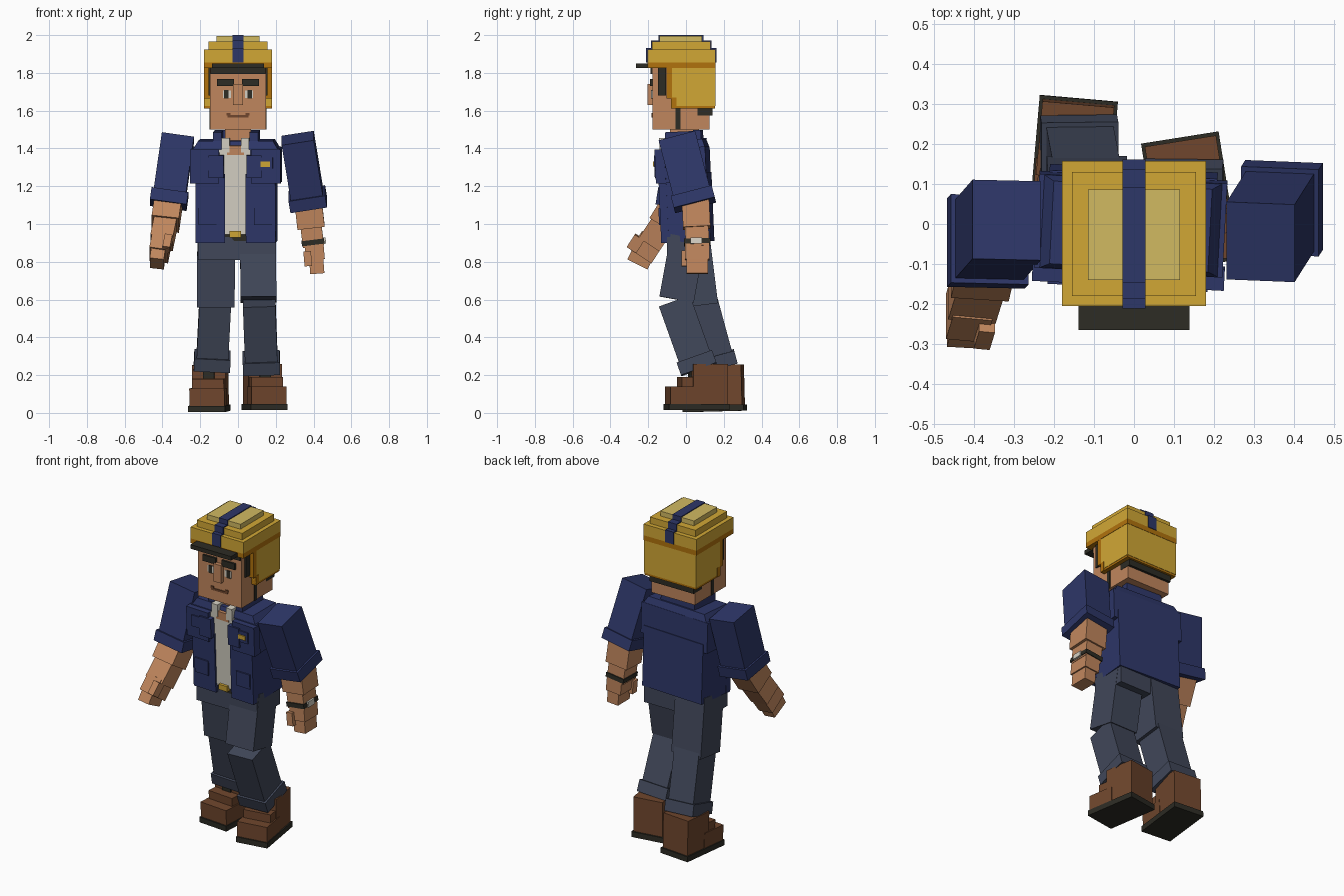
import bpy, bmesh
from math import radians
from mathutils import Matrix, Vector

old = bpy.data.objects.get("Cube")
if old:
    bpy.data.objects.remove(old, do_unlink=True)


def material(name, r, g, b):
    m = bpy.data.materials.new(name)
    m.use_nodes = True
    m.diffuse_color = (r, g, b, 1)
    m.node_tree.nodes["Principled BSDF"].inputs["Base Color"].default_value = (r, g, b, 1)
    return m


skin = material("skin", .53, .24, .11)
navy = material("navy_cloth", .027, .038, .14)
denim = material("grey_denim", .052, .063, .1)
yellow = material("helmet_yellow", .64, .39, .036)
orange = material("dark_orange", .44, .17, .004)
pale = material("pale_yellow", .64, .49, .12)
dark = material("near_black", .026, .025, .018)
brown = material("brown_leather", .16, .062, .026)
white = material("off_white", .66, .63, .55)


def block(name, mat, size, matrix, taper=1.0):
    """Box of a size placed by a matrix; taper scales its top end."""
    bm = bmesh.new()
    bmesh.ops.create_cube(bm, size=1)
    for v in bm.verts:
        k = taper if v.co.z > 0 else 1
        v.co = Vector((v.co.x * size[0] * k, v.co.y * size[1] * k, v.co.z * size[2]))
    bm.transform(matrix)
    mesh = bpy.data.meshes.new(name)
    bm.to_mesh(mesh)
    bm.free()
    mesh.materials.append(mat)
    ob = bpy.data.objects.new(name, mesh)
    bpy.context.collection.objects.link(ob)
    return ob


def box(name, mat, x, y, z, pose=Matrix(), taper=1.0):
    """Box from three ranges, moved by the pose of its body part."""
    mid = Vector([(r[0] + r[1]) / 2 for r in (x, y, z)])
    return block(name, mat, [r[1] - r[0] for r in (x, y, z)],
                 pose @ Matrix.Translation(mid), taper)


def pair(name, mat, x, y, z, pose=Matrix()):
    """The same box on both sides."""
    box("left_" + name, mat, x, y, z, pose)
    box("right_" + name, mat, (-x[1], -x[0]), y, z, pose)


def frame(top, bottom):
    """Pose whose z axis runs from bottom up to top, with its origin at top."""
    top, bottom = Vector(top), Vector(bottom)
    zax = (top - bottom).normalized()
    xax = Vector((1, 0, 0))
    xax = (xax - zax * xax.dot(zax)).normalized()
    rot = Matrix((xax, zax.cross(xax), zax)).transposed().to_4x4()
    return Matrix.Translation(top) @ rot, (top - bottom).length


def limb(name, mat, top, bottom, w, d, cuff=None):
    """Straight limb segment, with an optional wider cuff at its lower end."""
    pose, n = frame(top, bottom)
    box(name, mat, (-w / 2, w / 2), (-d / 2, d / 2), (-n, 0), pose)
    if cuff:
        c = .012
        box(name + "_cuff", mat, (-w / 2 - c, w / 2 + c), (-d / 2 - c, d / 2 + c),
            (-n - .01, cuff - n), pose)
    return pose, n


# Head and face
box("head", skin, (-.148, .148), (-.178, .125), (1.5, 1.83))
box("neck", skin, (-.07, .07), (-.085, .07), (1.38, 1.52))
box("nose", skin, (-.026, .026), (-.203, -.17), (1.63, 1.74))
box("mouth", brown, (-.055, .055), (-.183, -.17), (1.563, 1.576))
pair("mouth_corner", brown, (.04, .06), (-.183, -.17), (1.574, 1.587))
pair("eye_white", white, (.036, .08), (-.182, -.17), (1.668, 1.708))
pair("pupil", dark, (.05, .074), (-.184, -.17), (1.664, 1.71))
pair("eyebrow", dark, (.02, .11), (-.19, -.17), (1.73, 1.768))
box("fringe", dark, (-.145, .145), (-.188, -.17), (1.795, 1.83))
pair("sideburn", dark, (.14, .157), (-.147, -.105), (1.68, 1.83))
pair("jaw_strap", dark, (.14, .152), (-.055, -.03), (1.5, 1.62))
box("back_hair", dark, (-.15, .15), (.06, .14), (1.575, 1.63))

# Helmet in stacked tiers
box("helmet_shell", yellow, (-.178, .178), (-.08, .155), (1.625, 1.827))
pair("helmet_side_trim", orange, (.147, .179), (-.103, -.075), (1.665, 1.827))
pair("helmet_lower_trim", orange, (.147, .179), (-.08, -.05), (1.612, 1.67))
box("helmet_rim", orange, (-.176, .176), (-.05, .153), (1.612, 1.626))
box("helmet_band", orange, (-.18, .18), (-.204, .157), (1.825, 1.856))
box("helmet_tier_low", yellow, (-.18, .18), (-.205, .157), (1.855, 1.925))
box("helmet_tier_middle", yellow, (-.155, .155), (-.18, .13), (1.92, 1.965))
box("helmet_tier_top", pale, (-.115, .115), (-.14, .086), (1.96, 1.995))
for i, (y, z) in enumerate([((-.211, .161), (1.855, 1.931)),
                            ((-.186, .136), (1.92, 1.971)),
                            ((-.146, .092), (1.96, 2))]):
    box("helmet_stripe_%d" % (i + 1), navy, (-.029, .029), y, z)
box("visor", dark, (-.138, .138), (-.265, -.19), (1.825, 1.85))

# Torso, leaning and turned slightly
torso = (Matrix.Translation((-.007, .01, .9)) @ Matrix.Rotation(radians(-3), 4, 'Z')
         @ Matrix.Rotation(radians(2.5), 4, 'X') @ Matrix.Translation((0, 0, -.9)))
box("jacket_body", navy, (-.21, .21), (-.105, .13), (.905, 1.27), torso)
box("jacket_chest", navy, (-.235, .235), (-.11, .125), (1.22, 1.405), torso)
box("jacket_shoulders", navy, (-.225, .225), (-.11, .125), (1.4, 1.445), torso, .88)
box("shirt", white, (-.09, .08), (-.12, -.08), (.95, 1.4), torso)
pair("jacket_front", navy, (.055, .212), (-.13, -.09), (.905, 1.27), torso)
pair("chest_panel", navy, (.085, .24), (-.143, -.09), (1.22, 1.4), torso)
pair("lapel", navy, (.06, .14), (-.153, -.12), (1.25, 1.37), torso)
pair("chest_pocket", navy, (.1, .2), (-.15, -.13), (1.29, 1.36), torso)
pair("hip_pocket", navy, (.1, .195), (-.138, -.12), (1.0, 1.09), torso)
box("badge", yellow, (.135, .185), (-.156, -.148), (1.31, 1.337), torso)
pair("jacket_collar", navy, (.075, .12), (-.09, .095), (1.4, 1.49), torso)
box("collar_back", navy, (-.12, .12), (.06, .1), (1.4, 1.495), torso)
pair("shirt_collar", white, (.03, .072), (-.125, -.075), (1.385, 1.46), torso)
box("throat", skin, (-.045, .045), (-.122, -.06), (1.37, 1.42), torso)
box("belt", dark, (-.2, .2), (-.11, .11), (.915, .955), torso)
box("buckle", yellow, (-.03, .03), (-.135, -.1), (.935, .968), torso)

# Arms: right one bent forward, left one hanging slightly back
limb("right_sleeve", navy, (-.318, .01, 1.458), (-.368, -.047, 1.11), .172, .2, .055)
limb("right_forearm", skin, (-.366, -.045, 1.13), (-.385, -.125, 1.0), .145, .15)
limb("right_wrist", skin, (-.38, -.11, 1.02), (-.405, -.19, .9), .12, .13)
hand, n = limb("right_hand", skin, (-.403, -.18, .92), (-.42, -.235, .835), .1, .135)
limb("right_fingers", skin, (-.42, -.22, .86), (-.43, -.255, .79), .075, .12)
box("right_thumb", skin, (.02, .06), (-.09, -.03), (-.1, -.02), hand)

limb("left_sleeve", navy, (.316, -.045, 1.455), (.373, .045, 1.11), .172, .2, .055)
limb("left_forearm", skin, (.37, .05, 1.13), (.387, .057, .98), .145, .145)
wrist, n = limb("left_wrist", skin, (.385, .057, 1.0), (.4, .06, .88), .112, .125)
box("watch_strap", dark, (-.06, .06), (-.07, .07), (-.11, -.083), wrist)
box("watch_face", white, (.055, .068), (-.035, .025), (-.112, -.08), wrist)
hand, n = limb("left_hand", skin, (.402, .06, .9), (.41, .06, .81), .1, .13)
limb("left_fingers", skin, (.413, .06, .83), (.42, .06, .737), .075, .115)
box("left_thumb", skin, (-.06, -.02), (-.085, -.04), (-.12, -.04), hand)

# Hips and legs
box("hips", denim, (-.212, .2), (-.1, .125), (.81, .93))
limb("left_thigh", denim, (.106, .01, .93), (.108, -.05, .6), .19, .185)
limb("left_shin", denim, (.112, -.06, .59), (.125, .065, .24), .172, .175, .06)
limb("right_thigh", denim, (-.115, .03, .93), (-.118, .075, .57), .2, .19)
limb("right_shin", denim, (-.12, .08, .6), (-.138, .175, .25), .168, .172, .06)

# Boots: local origin at the heel centre on the ground
for side, x, y, z, yaw, pitch in [("left", .115, .212, .015, 9, 0),
                                  ("right", -.138, .31, .012, -5, 1.5)]:
    boot = (Matrix.Translation((x, y, z)) @ Matrix.Rotation(radians(yaw), 4, 'Z')
            @ Matrix.Rotation(radians(pitch), 4, 'X'))
    box(side + "_sole", dark, (-.098, .098), (-.32, .004), (0, .033), boot)
    box(side + "_heel_block", brown, (-.09, .09), (-.19, -.005), (.03, .245), boot)
    box(side + "_toe", brown, (-.093, .093), (-.312, -.15), (.03, .125), boot)
    box(side + "_instep", brown, (-.085, .085), (-.25, -.15), (.12, .175), boot)
    box(side + "_tongue", dark, (-.03, .03), (-.198, -.17), (.15, .215), boot)
